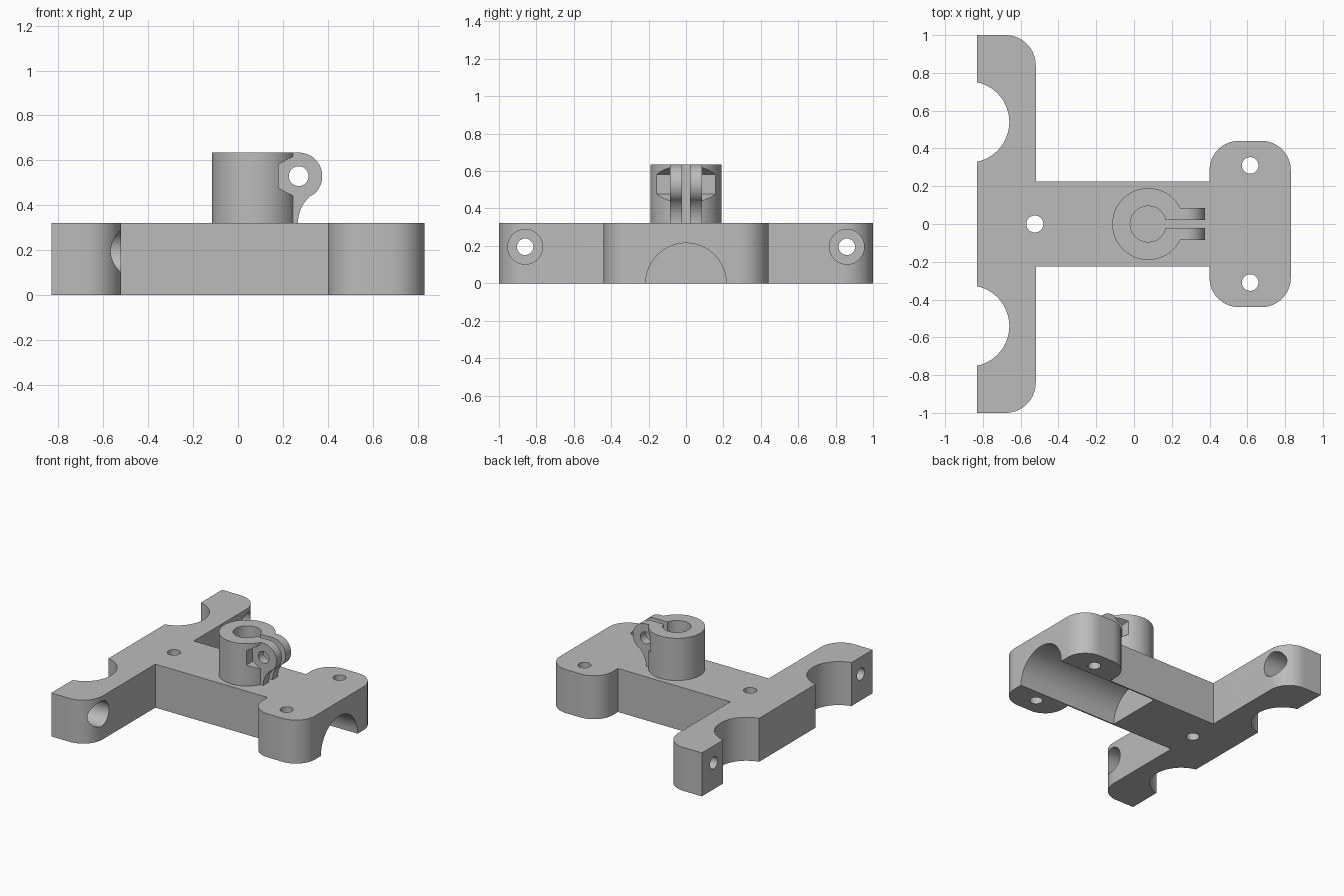
import bpy
import bmesh
from math import sin, cos, pi, radians, atan2
from mathutils import Vector

cube = bpy.data.objects.get("Cube")
if cube:
    bpy.data.objects.remove(cube, do_unlink=True)

grey = bpy.data.materials.new("plain grey")
grey.use_nodes = True
COLOUR = (0.5, 0.5, 0.5, 1)
grey.diffuse_color = COLOUR
grey.node_tree.nodes["Principled BSDF"].inputs["Base Color"].default_value = COLOUR

# Order of (u, v, depth) for a prism running along each axis
PLACE = {"x": lambda u, v, w: (w, u, v),
         "y": lambda u, v, w: (u, w, v),
         "z": lambda u, v, w: (u, v, w)}


def arc(cu, cv, r, start, end, n=24):
    """Points on an arc, angles in radians."""
    return [(cu + r * cos(start + (end - start) * i / n),
             cv + r * sin(start + (end - start) * i / n)) for i in range(n + 1)]


def circle(cu, cv, r, n=64, turn=0):
    return arc(cu, cv, r, turn, turn + 2 * pi, n)[:-1]


def rect(u0, u1, v0, v1):
    return [(u0, v0), (u1, v0), (u1, v1), (u0, v1)]


def rounded(corners):
    """Outline with square corners given as (u, v, radius)."""
    points = []
    for i, (u, v, r) in enumerate(corners):
        p = Vector((u, v))
        if not r:
            points.append((u, v))
            continue
        a = (Vector(corners[i - 1][:2]) - p).normalized()
        b = (Vector(corners[(i + 1) % len(corners)][:2]) - p).normalized()
        c = p + (a + b) * r
        start = atan2(-b.y, -b.x)
        points += arc(c.x, c.y, r, start, start + pi / 2, 16)
    return points


def prism(name, outline, axis, low, high):
    place = PLACE[axis]
    bm = bmesh.new()
    base = bm.faces.new([bm.verts.new(place(u, v, low)) for u, v in outline])
    top = bmesh.ops.extrude_face_region(bm, geom=[base])["geom"]
    moved = [g for g in top if isinstance(g, bmesh.types.BMVert)]
    bmesh.ops.translate(bm, verts=moved, vec=place(0, 0, high - low))
    bmesh.ops.recalc_face_normals(bm, faces=bm.faces)
    mesh = bpy.data.meshes.new(name)
    bm.to_mesh(mesh)
    bm.free()
    mesh.materials.append(grey)
    obj = bpy.data.objects.new(name, mesh)
    bpy.context.collection.objects.link(obj)
    return obj


def combine(target, operation, *tool_shape):
    """Boolean a temporary prism into the target."""
    tool = prism("helper", *tool_shape)
    tool.hide_render = True
    bpy.context.view_layer.objects.active = target
    mod = target.modifiers.new("boolean", "BOOLEAN")
    mod.operation, mod.solver, mod.object = operation, "EXACT", tool
    bpy.ops.object.modifier_apply(modifier=mod.name)
    bpy.data.objects.remove(tool, do_unlink=True)


def cut(target, *shape):
    combine(target, "DIFFERENCE", *shape)


def smooth(obj):
    bpy.ops.object.select_all(action="DESELECT")
    obj.select_set(True)
    bpy.context.view_layer.objects.active = obj
    bpy.ops.object.shade_smooth_by_angle(angle=radians(30))


# Base: crossbar, stem and rounded head in one outline
TOP = 0.322
half = [(-0.52, 0.225, 0), (0.4, 0.225, 0), (0.4, 0.44, 0.155), (0.83, 0.44, 0.155)]
bar = [(-0.83, 1, 0), (-0.52, 1, 0.16)]
upper = bar + half
lower = [(x, -y, r) for x, y, r in reversed(upper)]
# Walk clockwise reversed so that the outline runs anticlockwise
base = prism("base_plate", rounded(list(reversed(upper + lower))), "z", 0, TOP)

for side in (-1, 1):
    # Round notch, head bolt hole and counterbored crossbar hole
    cut(base, circle(-0.875, 0.54 * side, 0.215), "z", -0.1, 0.5)
    cut(base, circle(0.615, 0.31 * side, 0.044, 32), "z", -0.1, 0.5)
    cut(base, circle(0.86 * side, 0.195, 0.044, 32), "x", -1, -0.4)
    cut(base, circle(0.86 * side, 0.195, 0.093), "x", -0.73, -0.4)
cut(base, circle(-0.525, 0, 0.045, 32), "z", -0.1, 0.5)
# Half-round channel under the head and stem
cut(base, circle(0, 0, 0.215), "x", 0, 1)
smooth(base)

# Split clamp: round boss joined to a lug
CLAMP_TOP, BX, LX, LZ, LR = 0.635, 0.075, 0.27, 0.53, 0.105
clamp = prism("split_clamp", circle(BX, 0, 0.19, 96), "z", TOP, CLAMP_TOP)
FR = 0.157
meet = atan2(TOP - LZ, FR)
lug = [(BX, TOP), (BX, CLAMP_TOP)]
lug += arc(LX, LZ, LR, pi / 2, meet)
lug += arc(LX + FR - 0.003, TOP, FR, meet + pi, pi)[1:]
combine(clamp, "UNION", lug, "y", -0.086, 0.086)
# Bore, slit, cross bolt hole and hexagonal nut pockets
cut(clamp, circle(BX, 0, 0.095), "z", 0.2, 0.8)
cut(clamp, rect(BX, 0.5, -0.022, 0.022), "z", 0.2, 0.8)
cut(clamp, circle(LX, LZ, 0.044, 32), "y", -0.5, 0.5)
for low, high in ((-0.3, -0.086), (0.086, 0.3)):
    cut(clamp, circle(LX, LZ, 0.103, 6, pi / 6), "y", low, high)
smooth(clamp)
